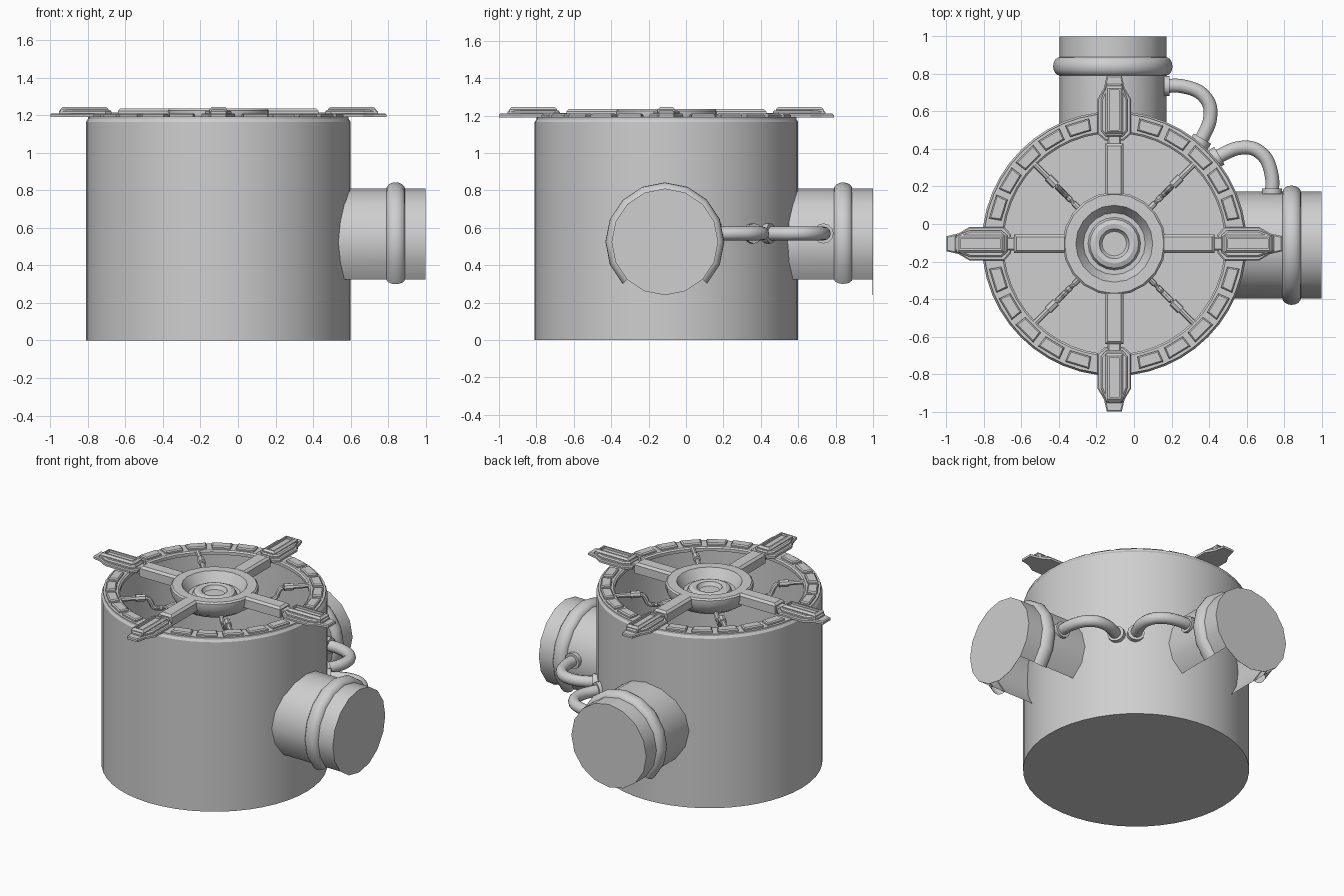
import bpy, bmesh, math
from mathutils import Vector, Matrix

cube = bpy.data.objects.get("Cube")
if cube:
    bpy.data.objects.remove(cube, do_unlink=True)

grey = bpy.data.materials.new("plain grey")
grey.use_nodes = True
colour = (0.62, 0.62, 0.62, 1)
grey.diffuse_color = colour
grey.node_tree.nodes["Principled BSDF"].inputs["Base Color"].default_value = colour

C = -0.105            # tank axis, both x and y
R = 0.705             # tank radius
PIPE_Z, PIPE_R = 0.525, 0.285


def finish(name, bm, loc=(0, 0, 0), turn=0, smooth=True):
    mesh = bpy.data.meshes.new(name)
    bm.to_mesh(mesh)
    mesh.materials.append(grey)
    place(name, mesh, loc, turn)
    if smooth:
        ob = bpy.data.objects[name]
        bpy.ops.object.select_all(action='DESELECT')
        ob.select_set(True)
        bpy.context.view_layer.objects.active = ob
        bpy.ops.object.shade_smooth_by_angle(angle=math.radians(32))
    return mesh


def place(name, mesh, loc, turn):
    ob = bpy.data.objects.new(name, mesh)
    ob.location = loc
    ob.rotation_euler.z = turn
    bpy.context.collection.objects.link(ob)


def around(name, bm, count, start=0.0, smooth=False):
    """Copies of one part set around the tank axis."""
    mesh = None
    for i in range(count):
        label, turn = f"{name}_{i + 1}", start + i * math.tau / count
        if mesh is None:
            mesh = finish(label, bm, (C, C, 0), turn, smooth)
        else:
            place(label, mesh, (C, C, 0), turn)


def skin(rows, closed=True, caps=(False, False)):
    """Bridge successive rows of points into a surface."""
    bm = bmesh.new()
    grid = [[bm.verts.new(p) for p in row] for row in rows]
    n = len(grid[0])
    for a, b in zip(grid, grid[1:]):
        for i in range(n if closed else n - 1):
            j = (i + 1) % n
            bm.faces.new((a[i], a[j], b[j], b[i]))
    for row, cap in zip((grid[0], grid[-1]), caps):
        if cap:
            bm.faces.new(row)
    bmesh.ops.recalc_face_normals(bm, faces=bm.faces)
    return bm


def lathe(name, profile, segs, caps=(False, False)):
    rows = [[(r * math.cos(math.tau * i / segs), r * math.sin(math.tau * i / segs), z)
             for i in range(segs)] for r, z in profile]
    finish(name, skin(rows, True, caps), (C, C, 0))


def prism(half, z0, z1, chamfer=0.0):
    """Symmetric outline along x, given as (x, half width), raised from z0 to z1."""
    outline = half + [(x, -w) for x, w in reversed(half)]
    mid = sum(x for x, w in half) / len(half)
    span = max(x for x, w in half) - mid

    def shrink(x, w):
        return (mid + (x - mid) * (1 - chamfer / span), w - math.copysign(chamfer, w))
    top = [(*shrink(x, w), z1) for x, w in outline]
    rows = [[(x, w, z0) for x, w in outline],
            [(x, w, z1 - chamfer) for x, w in outline], top]
    if not chamfer:
        rows.pop(1)
    return skin(rows, True, (True, True))


def recess(bm, width, depth):
    """Sink a panel into the top face."""
    top = max(bm.faces, key=lambda f: f.calc_center_median().z)
    bmesh.ops.inset_region(bm, faces=[top], thickness=width)
    hole = bmesh.ops.extrude_face_region(bm, geom=[top])
    bmesh.ops.translate(bm, vec=(0, 0, -depth),
                        verts=[v for v in hole["geom"] if isinstance(v, bmesh.types.BMVert)])
    bmesh.ops.delete(bm, geom=[f for f in [top] if f.is_valid], context='FACES')
    return bm


def swap(rows, flip):
    return [[(p[1], p[0], p[2]) if flip else tuple(p) for p in row] for row in rows]


def tube_rows(points, radii, segs):
    pts = [Vector(p) for p in points]
    rows = []
    for i, p in enumerate(pts):
        d = (pts[min(i + 1, len(pts) - 1)] - pts[max(i - 1, 0)]).normalized()
        up = Vector((0, 0, 1))
        if abs(d.z) > 0.1:                      # rods run in the xz plane
            up = Vector((0, 1, 0))
        side = d.cross(up).normalized()
        nrm = side.cross(d)
        rows.append([p + radii[i] * (math.cos(math.tau * k / segs) * side
                                     + math.sin(math.tau * k / segs) * nrm)
                     for k in range(segs)])
    return rows


def smooth_path(pts, steps=5):
    pts = [Vector(p) for p in pts]
    ext = [2 * pts[0] - pts[1]] + pts + [2 * pts[-1] - pts[-2]]
    out = []
    for a, b, c, d in zip(ext, ext[1:], ext[2:], ext[3:]):
        for s in range(steps):
            t = s / steps
            out.append(0.5 * (2 * b + (c - a) * t + (2 * a - 5 * b + 4 * c - d) * t * t
                              + (3 * b - a - 3 * c + d) * t ** 3))
    return out + [pts[-1]]


# Open-topped tank with floor
lathe("tank", [(R, 0), (R, 1.165), (0.695, 1.18), (0.685, 1.18), (0.685, 0.01)], 48, (True, True))

# Rim ring and its raised blocks
lathe("rim_ring", [(0.685, 1.17), (0.695, 1.18), (0.695, 1.193), (0.6, 1.193), (0.59, 1.185),
                   (0.59, 1.165), (0.685, 1.165)], 48)
block = prism([(0.612, 0.058), (0.677, 0.066)], 1.185, 1.21, 0.007)
for quarter in range(5):
    around(f"rim_block_{'abcde'[quarter]}", block, 4, math.radians(17 + 14 * quarter))

# Hub with stepped bowl
lathe("hub", [(0.1, 1.1), (0.2, 1.1), (0.245, 1.13), (0.275, 1.19), (0.275, 1.225), (0.265, 1.235),
              (0.205, 1.235), (0.165, 1.17), (0.14, 1.17), (0.13, 1.19), (0.105, 1.2),
              (0.08, 1.195), (0.075, 1.18), (0.065, 1.17)], 20, (True, True))

# Spokes, necks and stepped clamps
around("spoke", prism([(0.25, 0.05), (0.535, 0.05)], 1.165, 1.236, 0.014), 4)
around("spoke_neck", prism([(0.5, 0.035), (0.62, 0.035)], 1.175, 1.215, 0.006), 4)
around("clamp_base", prism([(0.55, 0.05), (0.585, 0.09), (0.77, 0.09), (0.83, 0.055),
                            (0.895, 0.04)], 1.19, 1.21, 0.006), 4)
around("clamp_step", prism([(0.57, 0.045), (0.6, 0.07), (0.77, 0.07), (0.85, 0.04)],
                           1.2, 1.228, 0.008), 4)
around("clamp_frame", recess(prism([(0.585, 0.047), (0.84, 0.047)], 1.205, 1.245, 0.012),
                             0.014, 0.015), 4)

# Bent feed rods with collars between hub and rim
rod = smooth_path([(0.24, 0, 1.12), (0.33, 0, 1.1), (0.385, 0, 1.11), (0.405, 0, 1.15),
                   (0.43, 0, 1.178), (0.5, 0, 1.18), (0.6, 0, 1.18)], 3)
around("feed_rod", skin(tube_rows(rod, [0.016] * len(rod), 8), True, (True, True)),
       4, math.pi / 4, True)
around("rod_collar", skin(tube_rows([(0.44, 0, 1.18), (0.5, 0, 1.18)], [0.024] * 2, 8), True,
                          (True, True)), 4, math.pi / 4)

# Side pipes open underneath, their bands, end caps and hoses
angles = [math.radians(-45 + 22.5 * i) for i in range(13)]


def pipe_row(x, r, turns=angles):
    return [(x, C - 0.008 + r * math.cos(a), PIPE_Z + r * math.sin(a)) for a in turns]


wall = [(C + math.sqrt(R * R - (y - C) ** 2) - 0.008, y, z) for x, y, z in pipe_row(0, PIPE_R)]
band = [(0.84 + 0.05 * math.cos(math.pi * i / 8), 0.28 + 0.038 * math.sin(math.pi * i / 8))
        for i in range(9)]
hose = smooth_path([(0.735, 0.16, 0.57), (0.735, 0.25, 0.57), (0.705, 0.345, 0.57),
                    (0.64, 0.4, 0.57), (0.56, 0.405, 0.57), (0.49, 0.38, 0.57),
                    (0.41, 0.335, 0.57)])
for flip, side in ((False, "left"), (True, "back")):
    finish(f"{side}_pipe", skin(swap([wall, pipe_row(1.0, PIPE_R)], flip), False))
    finish(f"{side}_pipe_band", skin(swap([pipe_row(x, r) for x, r in band], flip), False))
    full = [math.tau * i / 16 for i in range(16)]
    finish(f"{side}_pipe_cap", skin(swap([pipe_row(0.998, PIPE_R, full),
                                          pipe_row(1.0, PIPE_R, full)], flip), True, (True, True)))
    finish(f"{side}_hose", skin(swap(tube_rows(hose, [0.037] * len(hose), 12), flip),
                                True, (True, True)))
    ends = {"pipe": [hose[0], hose[0] + Vector((0, 0.03, 0))],
            "tank": [Vector((0.415, 0.34, 0.57)), Vector((0.455, 0.364, 0.57))]}
    for end, pts in ends.items():
        finish(f"{side}_hose_{end}_collar",
               skin(swap(tube_rows(pts, [0.054] * 2, 12), flip), True, (True, True)))
